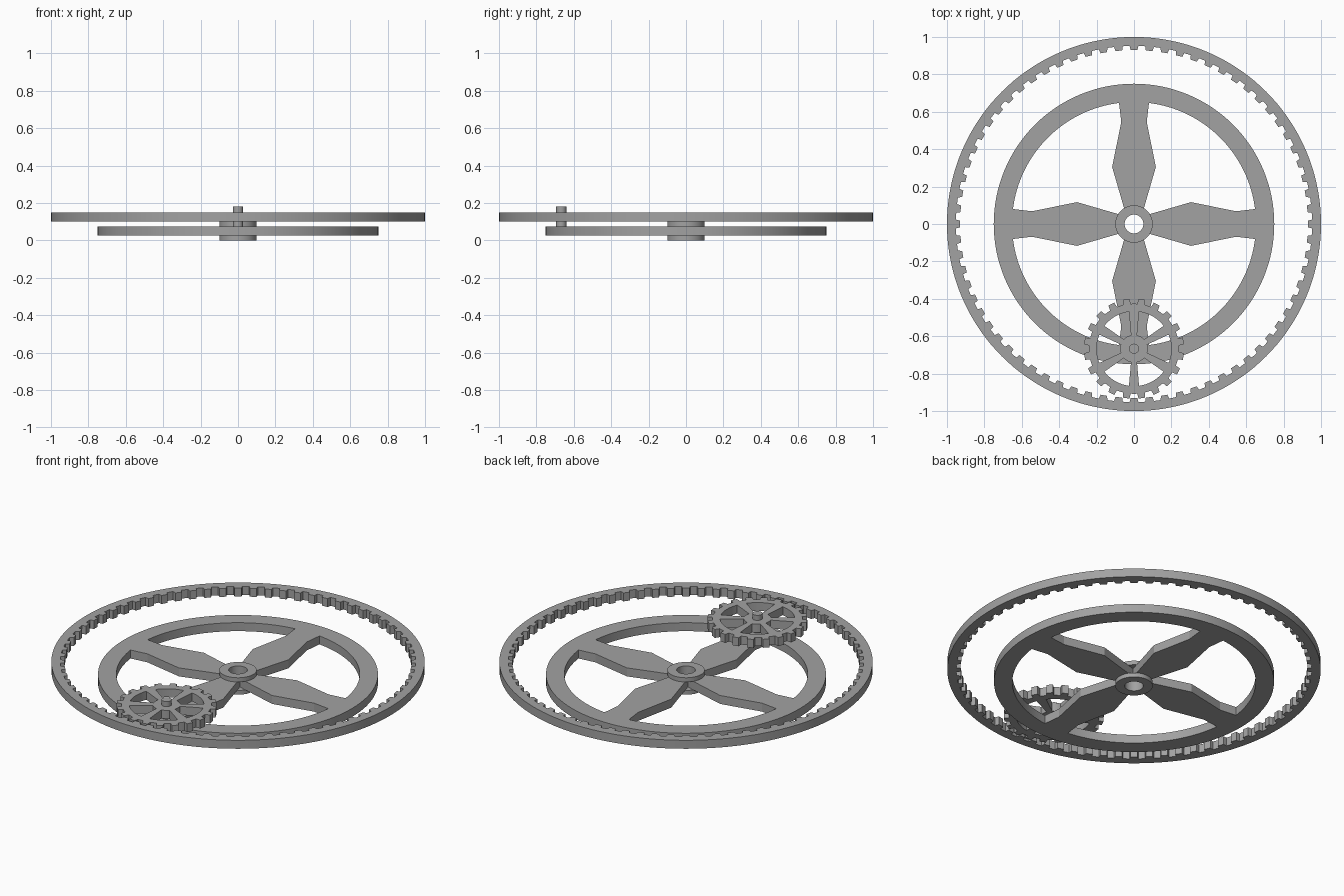
import bpy, bmesh
from math import sin, cos, pi, asin, atan2, radians

cube = bpy.data.objects.get("Cube")
if cube:
    bpy.data.objects.remove(cube, do_unlink=True)

GREY = (0.36, 0.36, 0.36, 1)
metal = bpy.data.materials.new("grey_metal")
metal.use_nodes = True
metal.diffuse_color = GREY
metal.node_tree.nodes["Principled BSDF"].inputs["Base Color"].default_value = GREY


def polar(r, a):
    return (r * cos(a), r * sin(a))


def arc(r, a0, a1, n):
    return [polar(r, a0 + (a1 - a0) * i / n) for i in range(n + 1)]


def circle(r, n=128):
    return arc(r, 0, 2 * pi, n)[:-1]


def turn(points, a):
    return [(x * cos(a) - y * sin(a), x * sin(a) + y * cos(a)) for x, y in points]


def toothed(root, tip, count, phase, root_half, tip_half):
    """Gear outline; tooth half widths are fractions of the tooth pitch."""
    pitch = 2 * pi / count
    points = []
    for i in range(count):
        a = phase + i * pitch
        for r, f in ((root, -root_half), (tip, -tip_half), (tip, tip_half), (root, root_half)):
            points.append(polar(r, a + f * pitch))
        points.append(polar(root, a + pitch / 2))
    return points


def plate(name, loops, z0, z1, centre=(0, 0)):
    """Extrude a flat outline with holes between two heights."""
    curve = bpy.data.curves.new(name + "_outline", "CURVE")
    curve.dimensions = "2D"
    curve.fill_mode = "BOTH"
    curve.extrude = (z1 - z0) / 2
    for points in loops:
        spline = curve.splines.new("POLY")
        spline.points.add(len(points) - 1)
        for p, (x, y) in zip(spline.points, points):
            p.co = (x, y, 0, 1)
        spline.use_cyclic_u = True
    outline = bpy.data.objects.new(name + "_outline", curve)
    bpy.context.collection.objects.link(outline)
    bpy.context.view_layer.update()
    deps = bpy.context.evaluated_depsgraph_get()
    mesh = bpy.data.meshes.new_from_object(outline.evaluated_get(deps))
    bpy.data.objects.remove(outline, do_unlink=True)

    bm = bmesh.new()
    bm.from_mesh(mesh)
    bmesh.ops.remove_doubles(bm, verts=bm.verts, dist=0.00005)
    bmesh.ops.recalc_face_normals(bm, faces=bm.faces)
    bmesh.ops.translate(bm, verts=bm.verts, vec=(centre[0], centre[1], (z0 + z1) / 2))
    bm.to_mesh(mesh)
    bm.free()

    mesh.name = name
    mesh.materials.clear()
    mesh.materials.append(metal)
    obj = bpy.data.objects.new(name, mesh)
    bpy.context.collection.objects.link(obj)
    bpy.ops.object.select_all(action="DESELECT")
    obj.select_set(True)
    bpy.context.view_layer.objects.active = obj
    bpy.ops.object.shade_smooth_by_angle(angle=radians(12))
    return obj


# Outer ring with inward teeth
ring_teeth = toothed(0.952, 0.93, 72, -pi / 2, 0.28, 0.22)
plate("ring_gear", [circle(1.0, 144), ring_teeth], 0.10, 0.15)

# Carrier wheel: four windows leave leaf-shaped spokes
edge = [(0.305, 0.117), (0.545, 0.068), (0.647, 0.08)]
start = atan2(0.08, 0.647)
window = [(0.04, 0.04)] + edge
window += arc(0.652, start, pi / 2 - start, 32)[1:-1]
window += [(y, x) for x, y in reversed(edge)]
windows = [turn(window, k * pi / 2) for k in range(4)]
plate("carrier_wheel", [circle(0.75), circle(0.05, 48)] + windows, 0.025, 0.075)

# Hub flanges above and below the wheel
for name, z in (("lower_hub_flange", 0), ("upper_hub_flange", 0.075)):
    plate(name, [circle(0.1, 64), circle(0.05, 48)], z, z + 0.025)

# Small gear with tapered spokes, meshing with the ring
PINION = (0, -0.667)
SPOKES = 6
step = 2 * pi / SPOKES
inner, outer = asin(0.016 / 0.074), asin(0.027 / 0.2)
gap = arc(0.2, outer, step - outer, 14) + arc(0.074, step - inner, inner, 8)
gaps = [turn(gap, pi / 2 + k * step) for k in range(SPOKES)]
pinion_teeth = toothed(0.241, 0.268, 20, -pi / 2 + pi / 20, 0.27, 0.21)
plate("small_gear", [pinion_teeth] + gaps, 0.10, 0.15, PINION)

# Axle pin of the small gear
plate("small_gear_axle", [circle(0.027, 32)], 0.07, 0.18, PINION)
